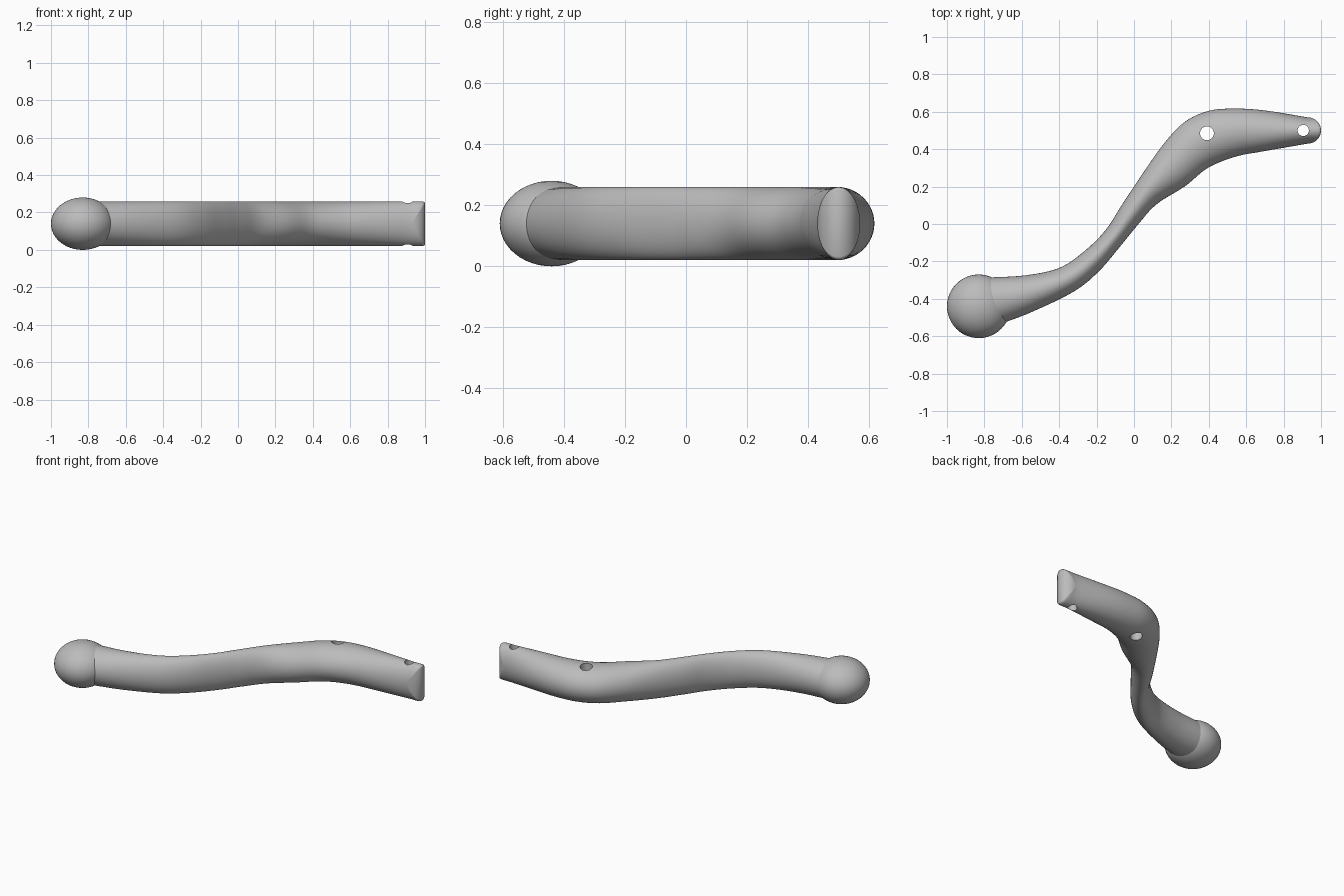
import bpy, bmesh, math
from mathutils import Vector

if "Cube" in bpy.data.objects:
    bpy.data.objects.remove(bpy.data.objects["Cube"])

MID_Z, HALF_H, SIDES, STEPS = 0.14, 0.12, 48, 6

grey = bpy.data.materials.new("plain_grey")
grey.use_nodes = True
colour = (0.5, 0.5, 0.5, 1)
grey.diffuse_color = colour
grey.node_tree.nodes["Principled BSDF"].inputs["Base Color"].default_value = colour


def catmull(p, t):
    a, b, c, d = p
    return 0.5 * (2 * b + (c - a) * t + (2 * a - 5 * b + 4 * c - d) * t * t
                  + (3 * b - a - 3 * c + d) * t ** 3)


def smooth(obj):
    obj.data.materials.append(grey)
    bpy.ops.object.select_all(action='DESELECT')
    obj.select_set(True)
    bpy.context.view_layer.objects.active = obj
    bpy.ops.object.shade_smooth_by_angle(angle=math.radians(35))


# Curved arm: left and right edge of the plan outline, station by station
stations = [Vector(s) for s in (
    (-.80, -.287, -.73, -.54), (-.585, -.275, -.55, -.472), (-.40, -.235, -.32, -.36),
    (-.265, -.145, -.185, -.25), (-.15, -.03, -.07, -.115), (-.06, .11, .02, -.005),
    (.05, .275, .12, .105), (.16, .43, .27, .20), (.27, .545, .38, .29),
    (.40, .605, .47, .335), (.54, .617, .57, .367), (.70, .607, .67, .385),
    (.93, .57, .93, .43))]
ext = [2 * stations[0] - stations[1]] + stations + [2 * stations[-1] - stations[-2]]
path = [catmull(ext[i:i + 4], k / STEPS)
        for i in range(len(stations) - 1) for k in range(STEPS)] + [stations[-1]]

bm = bmesh.new()


def add_ring(s, forward=0.0, squash=1.0):
    """Elliptical section; forward pushes the middle out into a rounded nose."""
    up, low = Vector(s[:2]), Vector(s[2:])
    ring = []
    for i in range(SIDES):
        c, z = math.cos(math.tau * i / SIDES), math.sin(math.tau * i / SIDES)
        p = (up + low) / 2 + (up - low) / 2 * c
        nose = forward * math.sqrt(max(0, 1 - c * c))
        ring.append(bm.verts.new((p.x + nose, p.y, MID_Z + HALF_H * squash * z)))
    return ring


rings = [add_ring(s) for s in path]
for forward, squash in ((.025, 1), (.052, 1), (.062, .985), (.068, .95), (.07, .91)):
    rings.append(add_ring(path[-1], forward, squash))
for a, b in zip(rings, rings[1:]):
    for i in range(SIDES):
        j = (i + 1) % SIDES
        bm.faces.new((a[i], a[j], b[j], b[i]))
bm.faces.new(rings[0])
# Nose face made of upright strips
tip = rings[-1]
for i in range(SIDES // 2):
    strip = [tip[i], tip[i + 1], tip[-i - 1], tip[-i % SIDES]]
    bm.faces.new(list(dict.fromkeys(strip)))
bmesh.ops.recalc_face_normals(bm, faces=bm.faces)
mesh = bpy.data.meshes.new("lever_arm")
bm.to_mesh(mesh)
bm.free()
arm = bpy.data.objects.new("lever_arm", mesh)
bpy.context.collection.objects.link(arm)

# Two pin holes drilled straight through
for x, y, r in ((.39, .485, .037), (.905, .50, .03)):
    bpy.ops.mesh.primitive_cylinder_add(vertices=32, radius=r, depth=1, location=(x, y, MID_Z))
    cutter = bpy.context.object
    cutter.name = "hole_cutter"
    cutter.hide_render = True
    mod = arm.modifiers.new("pin_hole", 'BOOLEAN')
    mod.operation, mod.solver, mod.object = 'DIFFERENCE', 'EXACT', cutter
    bpy.context.view_layer.objects.active = arm
    bpy.ops.object.modifier_apply(modifier=mod.name)
    bpy.data.objects.remove(cutter)
smooth(arm)

# Slightly flattened ball knob
bpy.ops.mesh.primitive_uv_sphere_add(segments=48, ring_count=24, radius=1,
                                     location=(-.83, -.44, MID_Z))
knob = bpy.context.object
knob.name = "ball_knob"
knob.scale = (.17, .17, .14)
smooth(knob)
